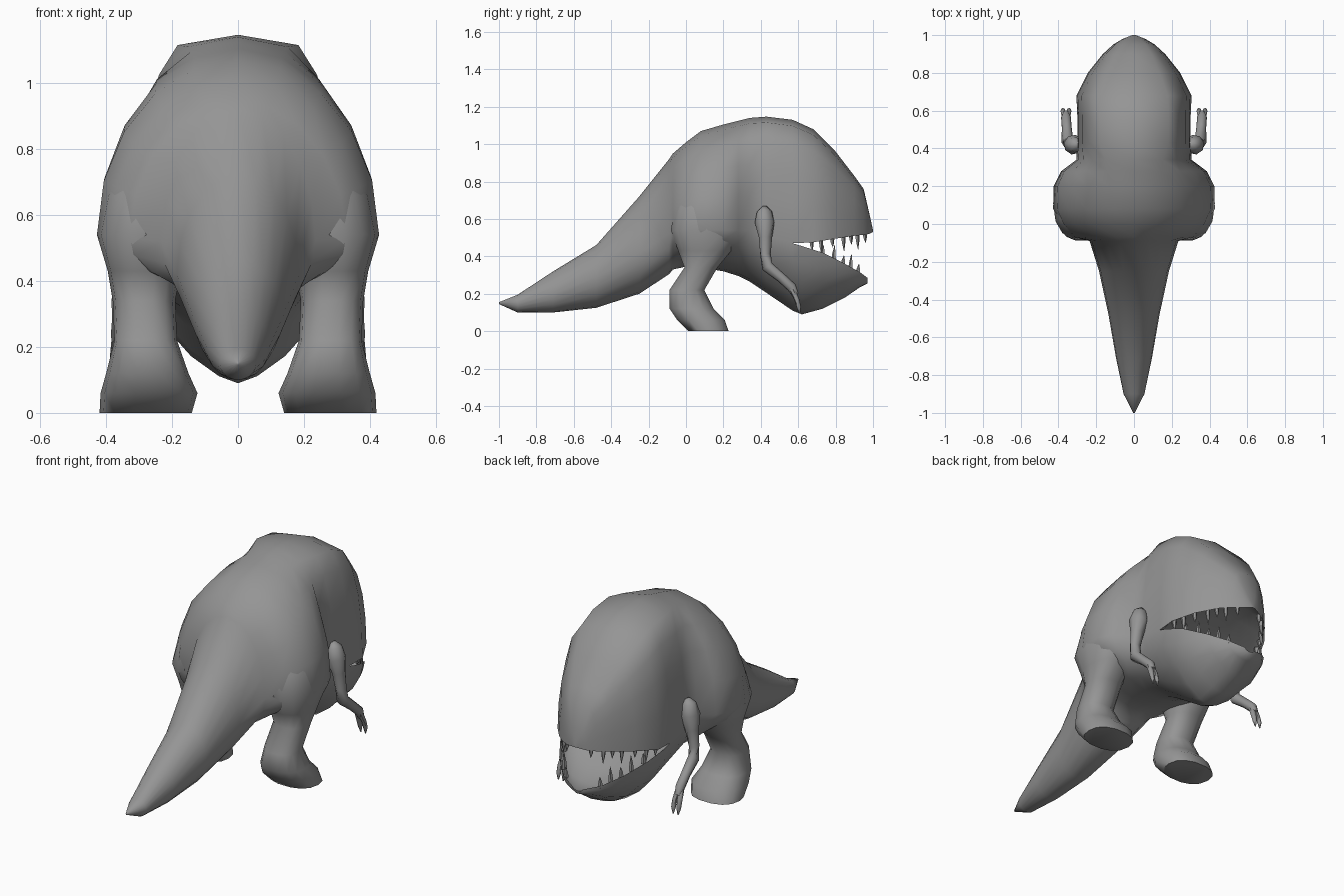
import bpy, bmesh
from math import sin, cos, tau, radians
from mathutils import Vector

cube = bpy.data.objects.get("Cube")
if cube:
    bpy.data.objects.remove(cube)

grey = bpy.data.materials.new("grey skin")
grey.use_nodes = True
grey.diffuse_color = (0.3, 0.3, 0.3, 1)
grey.node_tree.nodes["Principled BSDF"].inputs["Base Color"].default_value = grey.diffuse_color


def power(v, p):
    return (1 if v >= 0 else -1) * abs(v) ** p if abs(v) > 1e-6 else 0.0


def section(station, count=20):
    """Cross-section: y, widest height, top, bottom, half width, upper and lower fullness."""
    y, mid, top, bottom, width, up, low = station
    ring = []
    for i in range(count):
        s, c = sin(tau * i / count), cos(tau * i / count)
        if s >= 0:
            ring.append((width * power(c, up), y, mid + (top - mid) * s))
        else:
            ring.append((width * power(c, low), y, mid + (bottom - mid) * abs(s) ** ((1 + low) / 2)))
    return ring


def add_loft(bm, rings, cap_start=True, cap_end=True):
    loops = [[bm.verts.new(p) for p in ring] for ring in rings]
    n = len(loops[0])
    for a, b in zip(loops, loops[1:]):
        for i in range(n):
            j = (i + 1) % n
            bm.faces.new((a[i], a[j], b[j], b[i]))
    if cap_start:
        bm.faces.new(loops[0])
    if cap_end:
        bm.faces.new(loops[-1])


def finish(name, bm, angle=60):
    bmesh.ops.remove_doubles(bm, verts=bm.verts, dist=0.0005)
    bmesh.ops.dissolve_degenerate(bm, edges=bm.edges, dist=0.0001)
    bmesh.ops.recalc_face_normals(bm, faces=bm.faces)
    mesh = bpy.data.meshes.new(name)
    bm.to_mesh(mesh)
    bm.free()
    mesh.materials.append(grey)
    obj = bpy.data.objects.new(name, mesh)
    bpy.context.collection.objects.link(obj)
    bpy.ops.object.select_all(action="DESELECT")
    obj.select_set(True)
    bpy.context.view_layer.objects.active = obj
    bpy.ops.object.shade_smooth_by_angle(angle=radians(angle))
    return obj


def tube(bm, path, count=8):
    """Round limb through points of (x, y, z, radius)."""
    pts = [Vector(p[:3]) for p in path]
    rings = []
    for i, p in enumerate(pts):
        along = pts[min(i + 1, len(pts) - 1)] - pts[max(i - 1, 0)]
        turn = along.to_track_quat("Z", "X")
        r = path[i][3]
        rings.append([p + turn @ Vector((r * cos(tau * k / count), r * sin(tau * k / count), 0))
                      for k in range(count)])
    add_loft(bm, rings)


# Tail, hips and chest, ending at the corner of the mouth
trunk = [
    (-1, .15, .155, .145, .004, 1, 1),
    (-.9, .15, .195, .1, .055, 1, 1),
    (-.71, .2, .32, .1, .095, 1, 1),
    (-.48, .29, .46, .125, .135, 1, 1),
    (-.25, .42, .72, .2, .185, 1, 1),
    (-.09, .52, .92, .305, .235, 1, 1),
    (-.07, .53, .95, .33, .33, 1.1, 1.3),
    (0, .54, 1.01, .345, .39, 1, 1.4),
    (.08, .54, 1.07, .34, .428, 1, 1.4),
    (.2, .54, 1.105, .32, .425, 1, 1.4),
    (.28, .54, 1.125, .295, .385, .85, 1.3),
    (.34, .54, 1.14, .265, .305, .6, 1.1),
    (.43, .51, 1.147, .205, .3, .42, 1.2),
    (.57, .47, 1.13, .11, .3, .42, 1.4),
]
# Upper head with a hollow palate
head = [
    (.57, .47, 1.13, .47, .3, .42, 1),
    (.68, .475, 1.08, .52, .305, .45, 1),
    (.8, .495, .96, .56, .245, .5, 1),
    (.9, .51, .83, .58, .165, .5, 1),
    (.95, .515, .76, .57, .11, .5, 1),
    (.98, .52, .63, .55, .06, .6, 1),
    (1, .53, .54, .53, .01, 1, 1),
]
# Lower jaw with a hollow floor
jaw = [
    (.57, .47, .47, .11, .3, 1, 1.4),
    (.62, .455, .4, .09, .3, 1, 1.4),
    (.73, .42, .31, .12, .275, 1, 1.3),
    (.85, .36, .26, .18, .2, 1, 1.2),
    (.93, .315, .26, .235, .12, 1, 1),
    (.97, .285, .27, .255, .03, 1, 1),
]
body = bmesh.new()
add_loft(body, [section(s) for s in trunk], True, False)
add_loft(body, [section(s) for s in head], False, True)
add_loft(body, [section(s) for s in jaw], False, True)
finish("body_with_open_jaws", body, 75)


# Teeth along both lips
def lip(stations, y):
    for a, b in zip(stations, stations[1:]):
        if a[0] <= y <= b[0]:
            t = (y - a[0]) / (b[0] - a[0])
            return a[4] + t * (b[4] - a[4]), a[1] + t * (b[1] - a[1])


def tooth_row(name, stations, spots, down):
    bm = bmesh.new()
    for i, y in enumerate(spots):
        half, z = lip(stations, y)
        length = .075 if i % 2 else .045
        for side in (1, -1):
            x = side * (half * .93 - .004)
            tube(bm, [(x, y - .01, z - down * .015, .014),
                      (x, y - .008, z + down * length * .4, .01),
                      (x, y - .005, z + down * length, .001)], 5)
    finish(name, bm, 40)


tooth_row("upper_teeth", head, (.68, .73, .79, .85, .89, .925, .965), -1)
tooth_row("lower_teeth", jaw, (.74, .8, .85, .89, .93), 1)

# Legs: height, centre x, centre y, half width, half depth
leg_rings = [
    (0, .28, .12, .14, .11),
    (.06, .27, .08, .147, .13),
    (.12, .275, .03, .125, .12),
    (.22, .28, .005, .095, .095),
    (.34, .285, .08, .095, .09),
    (.43, .285, .1, .11, .145),
    (.54, .28, .11, .148, .195),
    (.66, .25, .115, .155, .18),
    (.78, .21, .12, .14, .15),
]
for label, side in (("left", 1), ("right", -1)):
    leg = bmesh.new()
    add_loft(leg, [[(side * (x + rx * power(cos(tau * k / 14), .85)),
                     y + ry * power(sin(tau * k / 14), .85), z) for k in range(14)]
                   for z, x, y, rx, ry in leg_rings])
    finish(label + "_leg", leg)

    # Arm with bent elbow and split claws
    arm = bmesh.new()
    tube(arm, [(side * x, y, z, r) for x, y, z, r in (
        (.3, .42, .665, .015), (.31, .42, .64, .04), (.32, .42, .58, .053),
        (.335, .425, .5, .036), (.348, .425, .41, .029), (.352, .435, .345, .032),
        (.356, .51, .285, .026), (.36, .565, .235, .026), (.36, .585, .195, .018))])
    for spread in (-.015, .015):
        tube(arm, [(side * (.36 + spread * k), y, z, r) for k, y, z, r in (
            (.5, .565, .23, .016), (1, .592, .17, .014), (1.1, .603, .13, .012), (1, .607, .095, .003))], 6)
    finish(label + "_arm", arm)
